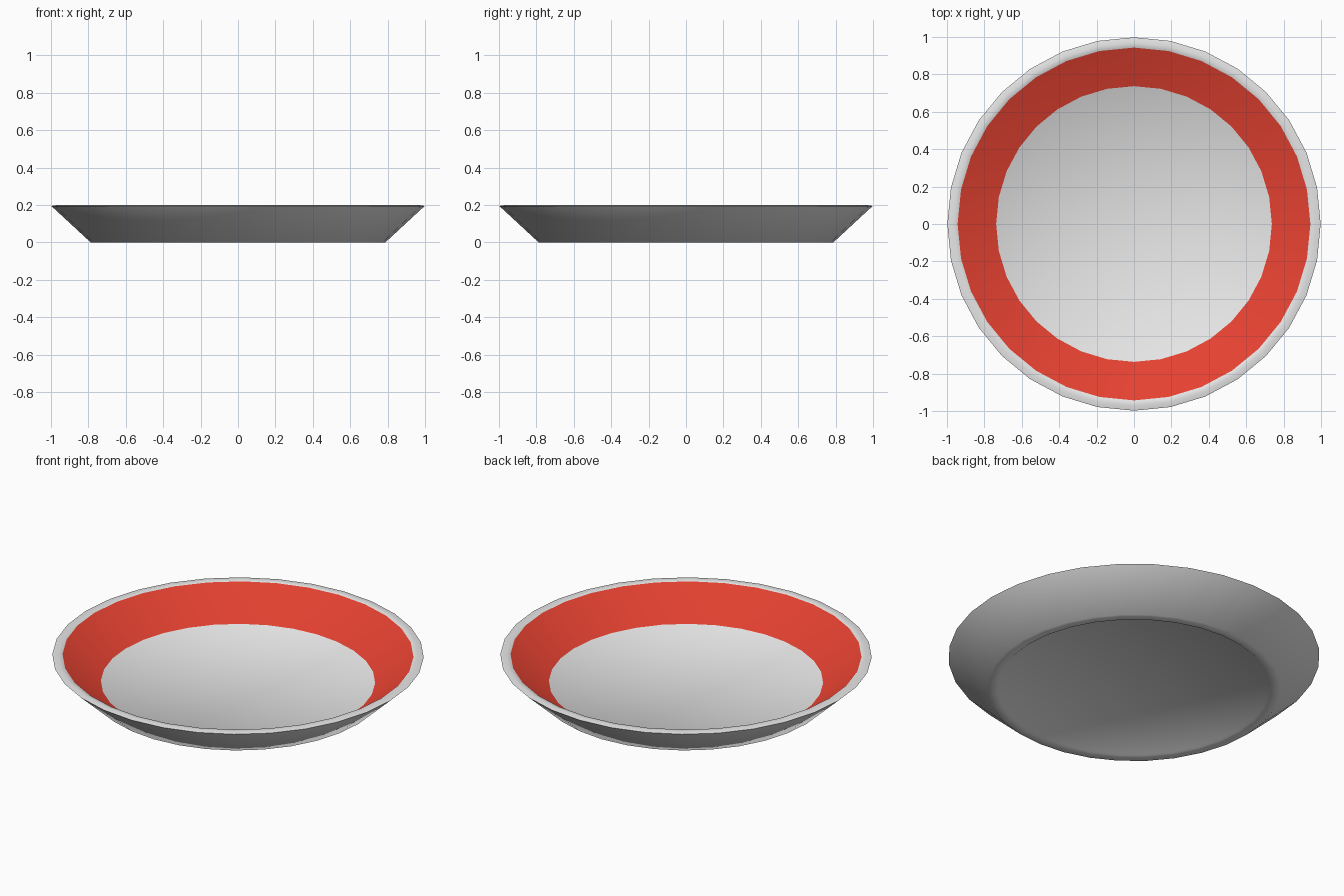
import bpy, bmesh, math

if "Cube" in bpy.data.objects:
    bpy.data.objects.remove(bpy.data.objects["Cube"])

SIDES = 32


def material(name, rgb):
    m = bpy.data.materials.new(name)
    m.diffuse_color = (*rgb, 1)
    m.use_nodes = True
    m.node_tree.nodes["Principled BSDF"].inputs["Base Color"].default_value = m.diffuse_color
    return m


# Lathe profile (radius, height): underside, foot ring, outer wall, lip, inner wall, floor
profile = [(0, 0.008), (0.725, 0.008), (0.735, 0), (0.788, 0), (0.998, 0.194),
           (0.97, 0.2), (0.943, 0.196), (0.737, 0.04), (0, 0.04)]
RED_BAND = 6  # profile segment painted red (inner wall)

bm = bmesh.new()
rings = []
for r, z in profile:
    count = SIDES if r else 1
    rings.append([bm.verts.new((r * math.cos(math.tau * i / SIDES),
                                r * math.sin(math.tau * i / SIDES), z))
                  for i in range(count)])

for s, (a, b) in enumerate(zip(rings, rings[1:])):
    for i in range(SIDES):
        j = (i + 1) % SIDES
        if len(a) == 1:
            vs = (a[0], b[j], b[i])
        elif len(b) == 1:
            vs = (a[i], a[j], b[0])
        else:
            vs = (a[i], a[j], b[j], b[i])
        f = bm.faces.new(vs)
        f.smooth = True
        f.material_index = 1 if s == RED_BAND else 0
bmesh.ops.recalc_face_normals(bm, faces=bm.faces)

mesh = bpy.data.meshes.new("plate")
bm.to_mesh(mesh)
bm.free()
mesh.materials.append(material("off_white", (0.8, 0.8, 0.8)))
mesh.materials.append(material("red", (0.82, 0.056, 0.032)))
plate = bpy.data.objects.new("plate", mesh)
bpy.context.collection.objects.link(plate)

# Smooth walls, crisp lip edge
bpy.context.view_layer.objects.active = plate
plate.select_set(True)
bpy.ops.object.shade_smooth_by_angle(angle=math.radians(50))
